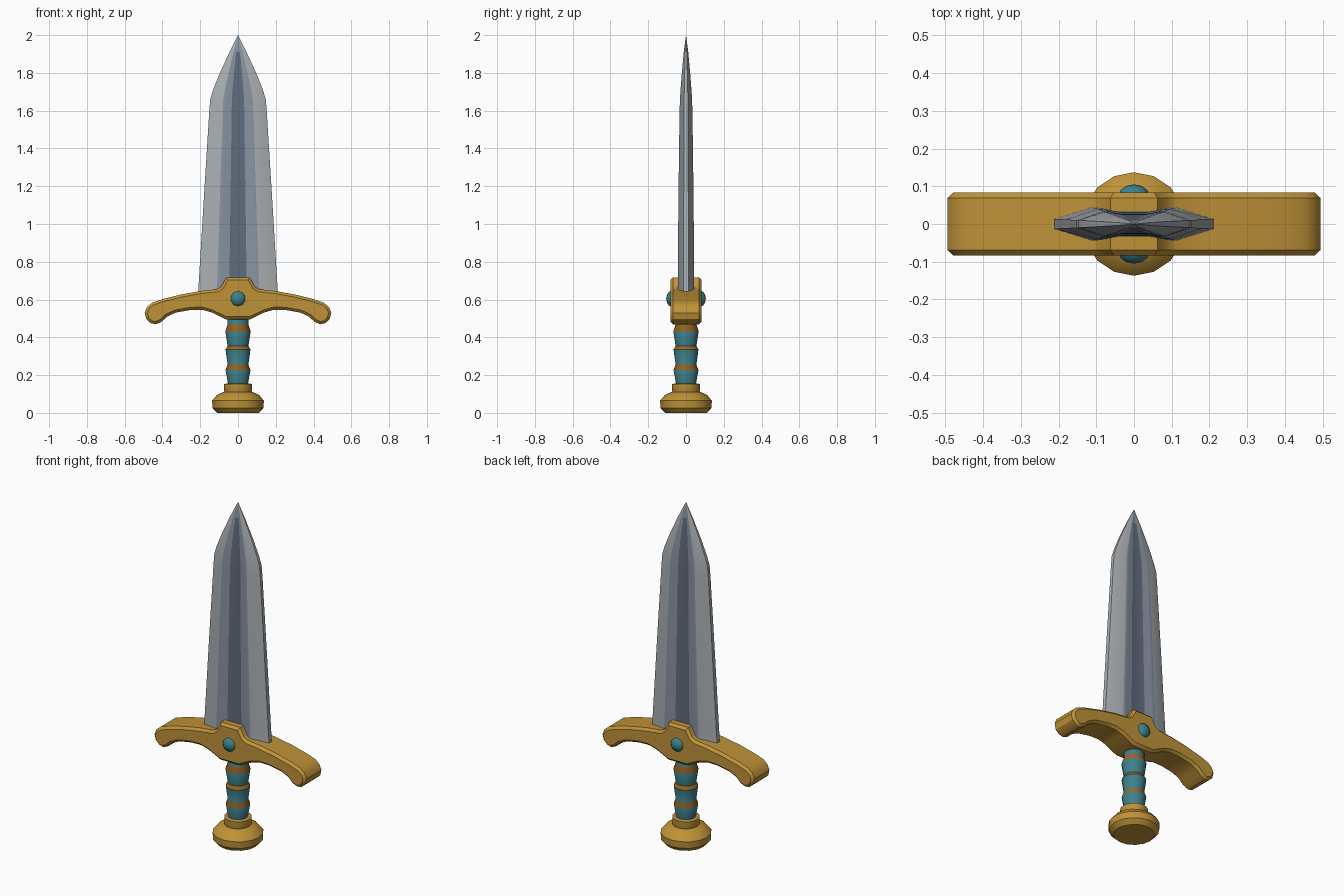
import bpy, bmesh, math
from mathutils import Matrix

if "Cube" in bpy.data.objects:
    bpy.data.objects.remove(bpy.data.objects["Cube"])


def material(name, rgb):
    m = bpy.data.materials.new(name)
    m.diffuse_color = (*rgb, 1)
    m.use_nodes = True
    m.node_tree.nodes["Principled BSDF"].inputs["Base Color"].default_value = m.diffuse_color
    return m


GOLD = material("gold", (0.52, 0.29, 0.04))
BRONZE = material("bronze band", (0.31, 0.13, 0.017))
TEAL = material("teal", (0.047, 0.22, 0.26))
EDGE = material("light steel", (0.40, 0.43, 0.45))
STEEL = material("blue steel", (0.25, 0.29, 0.36))
FULLER = material("dark steel", (0.115, 0.15, 0.205))


def finish(name, bm, mats, angle=32):
    bmesh.ops.recalc_face_normals(bm, faces=bm.faces)
    for f in bm.faces:
        f.smooth = True
    me = bpy.data.meshes.new(name)
    bm.to_mesh(me)
    bm.free()
    me.set_sharp_from_angle(angle=math.radians(angle))
    for m in mats:
        me.materials.append(m)
    ob = bpy.data.objects.new(name, me)
    bpy.context.collection.objects.link(ob)
    return ob


def loft(bm, rings, colour):
    """Skin closed rings of points; colour(ring, side) gives the material slot."""
    vs = [[bm.verts.new(p) for p in r] for r in rings]
    n = len(vs[0])
    for i in range(len(vs) - 1):
        for j in range(n):
            k = (j + 1) % n
            f = bm.faces.new((vs[i][j], vs[i][k], vs[i + 1][k], vs[i + 1][j]))
            f.material_index = colour(i, j)
    bm.faces.new(vs[0][::-1])
    return vs


def lathe(name, profile, mats, colour=lambda i, j: 0, sides=16):
    bm = bmesh.new()
    rings = [[(r * math.cos(2 * math.pi * j / sides), r * math.sin(2 * math.pi * j / sides), z)
              for j in range(sides)] for r, z in profile]
    vs = loft(bm, rings, colour)
    bm.faces.new(vs[-1]).material_index = colour(len(profile) - 2, 0)
    return finish(name, bm, mats)


# Blade: hollow section lofted along the length, closing in a point
def section(z, w, t, e):
    half = [(w, e), (0.53 * w, t), (0.43 * w, 0.98 * t), (0.22 * w, 0.78 * t)]
    back = half + [(-x, y) for x, y in half[::-1]]
    return [(x, y, z) for x, y in back + [(-x, -y) for x, y in back]]


stations = [(0.62, 0.212, 0.044, 0.013), (1.15, 0.18, 0.040, 0.012), (1.60, 0.152, 0.034, 0.010),
            (1.66, 0.147, 0.032, 0.010), (1.71, 0.132, 0.029, 0.009), (1.80, 0.096, 0.022, 0.007),
            (1.91, 0.045, 0.012, 0.004)]
bands = [0, 1, 1, 2, 1, 1, 0, 0]
bm = bmesh.new()
rings = loft(bm, [section(*s) for s in stations], lambda i, j: bands[j % 8])
tip = bm.verts.new((0, 0, 2.0))
for j in range(16):
    f = bm.faces.new((rings[-1][j], rings[-1][(j + 1) % 16], tip))
    f.material_index = min(bands[j % 8], 1)
finish("blade", bm, [EDGE, STEEL, FULLER], 30)

# Crossguard: mirrored outline, extruded, with softened front and back rims
right = [(0.062, 0.717), (0.088, 0.67), (0.11, 0.655), (0.20, 0.645), (0.30, 0.627), (0.40, 0.602),
         (0.455, 0.583), (0.482, 0.56), (0.494, 0.53), (0.486, 0.497), (0.462, 0.475), (0.435, 0.469),
         (0.405, 0.482), (0.375, 0.51), (0.33, 0.531), (0.25, 0.545), (0.19, 0.546), (0.14, 0.532),
         (0.065, 0.495)]
outline = right + [(-x, z) for x, z in right[::-1]]
D = 0.083
bm = bmesh.new()
front = bm.faces.new([bm.verts.new((x, -D, z)) for x, z in outline])
ext = bmesh.ops.extrude_face_region(bm, geom=[front], use_keep_orig=True)
bmesh.ops.translate(bm, vec=(0, 2 * D, 0),
                    verts=[v for v in ext["geom"] if isinstance(v, bmesh.types.BMVert)])
bmesh.ops.recalc_face_normals(bm, faces=bm.faces)
rims = [e for e in bm.edges if e.verts[0].co.y * e.verts[1].co.y > 0]
bmesh.ops.bevel(bm, geom=rims, offset=0.014, offset_type='OFFSET', segments=1,
                profile=0.5, affect='EDGES')
finish("crossguard", bm, [GOLD])

# Gems on both faces of the guard
for name, side in (("front_gem", -1), ("back_gem", 1)):
    bm = bmesh.new()
    bmesh.ops.create_uvsphere(bm, u_segments=10, v_segments=6, radius=1)
    bmesh.ops.transform(bm, verts=bm.verts, matrix=Matrix.Translation((0, side * 0.075, 0.605))
                        @ Matrix.Diagonal((0.043, 0.030, 0.043, 1))
                        @ Matrix.Rotation(math.pi / 2, 4, 'X'))
    finish(name, bm, [TEAL], 40)

# Grip: tapering wraps stepped by bronze bands
grip = [(0.050, 0.14), (0.053, 0.155), (0.066, 0.228), (0.055, 0.255), (0.066, 0.335),
        (0.055, 0.355), (0.067, 0.432), (0.055, 0.467), (0.055, 0.52)]
grip[2:2] = []
lathe("grip", grip, [TEAL, BRONZE], lambda i, j: 1 if i in (2, 4, 6) else 0)

# Pommel with collar
lathe("pommel", [(0.110, 0.0), (0.135, 0.026), (0.137, 0.065), (0.112, 0.095), (0.078, 0.110), (0.05, 0.115)], [GOLD])
lathe("pommel_collar", [(0.068, 0.10), (0.074, 0.115), (0.074, 0.153), (0.05, 0.157)], [GOLD])
